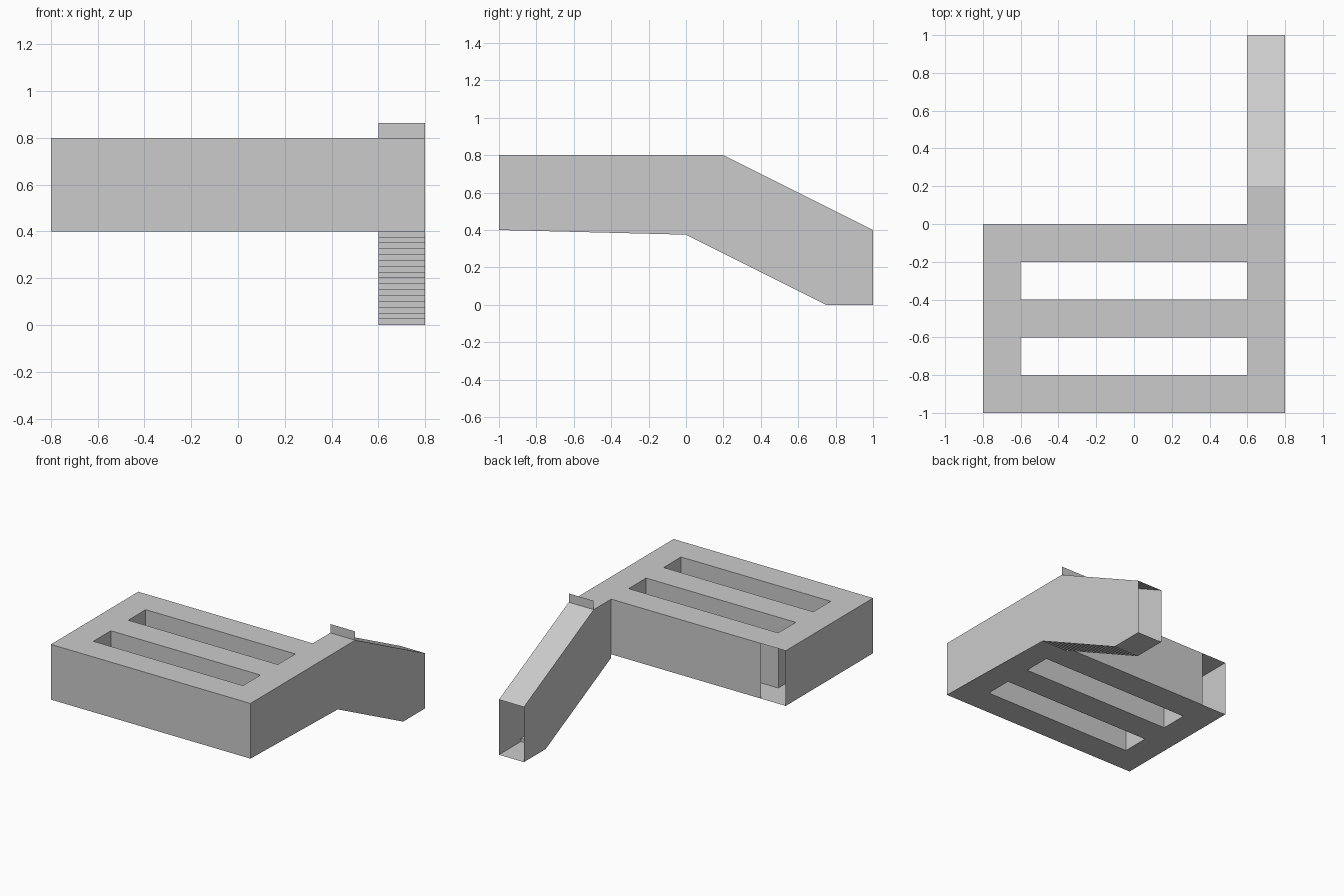
import bpy, bmesh
from mathutils import Vector

cube = bpy.data.objects.get("Cube")
if cube:
    bpy.data.objects.remove(cube, do_unlink=True)

grey = bpy.data.materials.new("plain grey")
grey.use_nodes = True
colour = (0.6, 0.6, 0.6, 1)
grey.diffuse_color = colour
grey.node_tree.nodes["Principled BSDF"].inputs["Base Color"].default_value = colour

LOW, TOP, HALF, INNER = 0.4, 0.8, 0.8, 0.6


def face(bm, points, out):
    """Add one panel whose normal looks towards out."""
    f = bm.faces.new([bm.verts.new(p) for p in points])
    f.normal_update()
    if f.normal.dot(Vector(out)) < 0:
        f.normal_flip()


def upright(bm, a, b, out, z0=LOW, z1=TOP):
    """Vertical panel standing on the ground line from a to b."""
    face(bm, [(*a, z0), (*b, z0), (*b, z1), (*a, z1)], out)


def strip(bm, path, out):
    """Sweep a (y, z) path across the width of the arm."""
    for (y0, z0), (y1, z1) in zip(path, path[1:]):
        face(bm, [(INNER, y0, z0), (HALF, y0, z0), (HALF, y1, z1), (INNER, y1, z1)], out)


def finish(bm, name):
    bmesh.ops.remove_doubles(bm, verts=bm.verts, dist=0.0001)
    mesh = bpy.data.meshes.new(name)
    bm.to_mesh(mesh)
    bm.free()
    mesh.materials.append(grey)
    bpy.context.collection.objects.link(bpy.data.objects.new(name, mesh))


# Hollow slotted frame
bm = bmesh.new()
xs = [-HALF, -INNER, INNER, HALF]
ys = [-1 + 0.2 * i for i in range(6)]
for i in range(3):
    for j in range(5):
        x0, x1, y0, y1 = xs[i], xs[i + 1], ys[j], ys[j + 1]
        if i == 1 and j in (1, 3):
            # Slot lining
            upright(bm, (x0, y0), (x1, y0), (0, 1, 0))
            upright(bm, (x0, y1), (x1, y1), (0, -1, 0))
            upright(bm, (x0, y0), (x0, y1), (1, 0, 0))
            upright(bm, (x1, y0), (x1, y1), (-1, 0, 0))
            continue
        for z, up in ((LOW, -1), (TOP, 1)):
            face(bm, [(x0, y0, z), (x1, y0, z), (x1, y1, z), (x0, y1, z)], (0, 0, up))
# Outer walls; the end of the right rail stays open
upright(bm, (-HALF, -1), (HALF, -1), (0, -1, 0))
upright(bm, (-HALF, -1), (-HALF, 0), (-1, 0, 0))
upright(bm, (-INNER, 0), (INNER, 0), (0, 1, 0))
finish(bm, "slotted_frame")

# Descending arm, open at its far end
bm = bmesh.new()
slope = [(0, TOP), (0.2, TOP), (1, LOW)]
strip(bm, slope, (0, 0, 1))
stairs = [(0, LOW)]
for k in range(16):
    y, z = 0.05 * k, 0.375 - 0.025 * k
    stairs += [(y, z), (y + 0.05 if k < 15 else 1, z)]
strip(bm, stairs, (0, -1, -1))
# Side walls
under = [(1, 0), (0.75, 0), (0, 0.375)]
face(bm, [(INNER, y, z) for y, z in slope + under], (-1, 0, 0))
face(bm, [(HALF, y, z) for y, z in [(-1, TOP)] + slope[1:] + under + [(-1, LOW)]], (1, 0, 0))
finish(bm, "sloping_arm")

# Thin lip at the top of the slope
bm = bmesh.new()
upright(bm, (INNER, 0.2), (HALF, 0.2), (0, -1, 0), TOP, 0.864)
finish(bm, "upright_lip")
